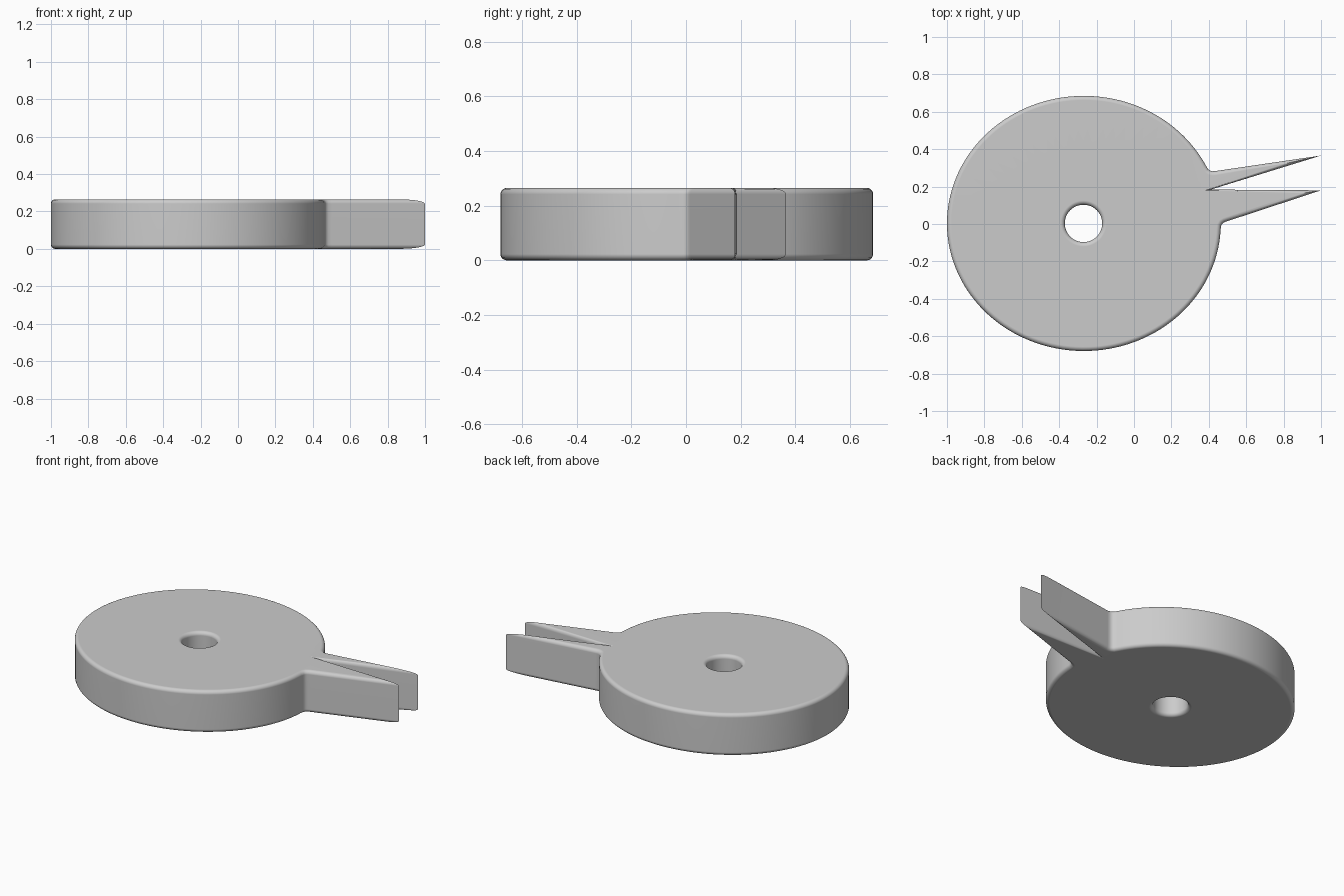
import bpy, bmesh, math
from mathutils import Vector

if "Cube" in bpy.data.objects:
    bpy.data.objects.remove(bpy.data.objects["Cube"])

H, R, SEG = 0.265, 0.023, 5          # thickness, edge rounding, rounding steps
CX, CY, RX, RY = -0.268, 0.003, 0.732, 0.682


def inset(pts, d, limit=0.055):
    """Move an outline into the material by d; limit the mitre in the notch."""
    out = []
    for i, p in enumerate(pts):
        a = (p - pts[i - 1]).normalized()
        b = (pts[(i + 1) % len(pts)] - p).normalized()
        n1, n2 = Vector((-a.y, a.x)), Vector((-b.y, b.x))
        m = (n1 + n2) / (1 + n1.dot(n2)) * d
        if a.cross(b) < 0 and m.length > limit * d / R:
            m = m.normalized() * limit * d / R
        out.append(p + m)
    return out


def rounded_wall(bm, pts):
    """Vertical wall with rounded rims; returns bottom and top rim edges."""
    steps = [math.pi / 2 * i / SEG for i in range(SEG + 1)]
    levels = [(R * (1 - math.cos(t)), R * (1 - math.sin(t))) for t in steps]
    profile = levels[::-1] + [(d, H - z) for d, z in levels]
    rings = [[bm.verts.new((q.x, q.y, z)) for q in inset(pts, d)] for d, z in profile]
    n = len(pts)
    for lo, hi in zip(rings, rings[1:]):
        for i in range(n):
            j = (i + 1) % n
            bm.faces.new((lo[i], lo[j], hi[j], hi[i]))
    return [[bm.edges.get((r[i], r[(i + 1) % n])) for i in range(n)]
            for r in (rings[0], rings[-1])]


# oval disc outline running into a two-pronged tail
outline = []
for i in range(121):
    t = math.radians(27 + (357.5 - 27) * i / 120)
    outline.append(Vector((CX + RX * math.cos(t), CY + RY * math.sin(t))))
outline += [Vector(p) for p in (
    (0.466, -0.008), (0.473, 0.003), (0.484, 0.010), (0.50, 0.0155),
    (1.0, 0.18), (0.41, 0.184), (1.0, 0.366),
    (0.435, 0.283), (0.418, 0.282), (0.406, 0.286), (0.396, 0.293))]

# centre hole, clockwise so the material lies on its left
hole = [Vector((-0.27 + 0.1 * math.cos(a), 0.003 + 0.1 * math.sin(a)))
        for a in (-2 * math.pi * i / 48 for i in range(48))]

bm = bmesh.new()
outer, inner = rounded_wall(bm, outline), rounded_wall(bm, hole)

# flat top and bottom caps
for o, i in zip(outer, inner):
    bmesh.ops.triangle_fill(bm, use_beauty=True, edges=o + i)
bmesh.ops.recalc_face_normals(bm, faces=bm.faces[:])
mesh = bpy.data.meshes.new("disc_with_tail")
bm.to_mesh(mesh)
bm.free()
body = bpy.data.objects.new("disc_with_tail", mesh)
bpy.context.collection.objects.link(body)

# smooth rims, crisp prong edges, flat caps
bpy.context.view_layer.objects.active = body
body.select_set(True)
bpy.ops.object.shade_smooth_by_angle(angle=math.radians(32))
weighted = body.modifiers.new("flat_caps", 'WEIGHTED_NORMAL')
weighted.keep_sharp = True
